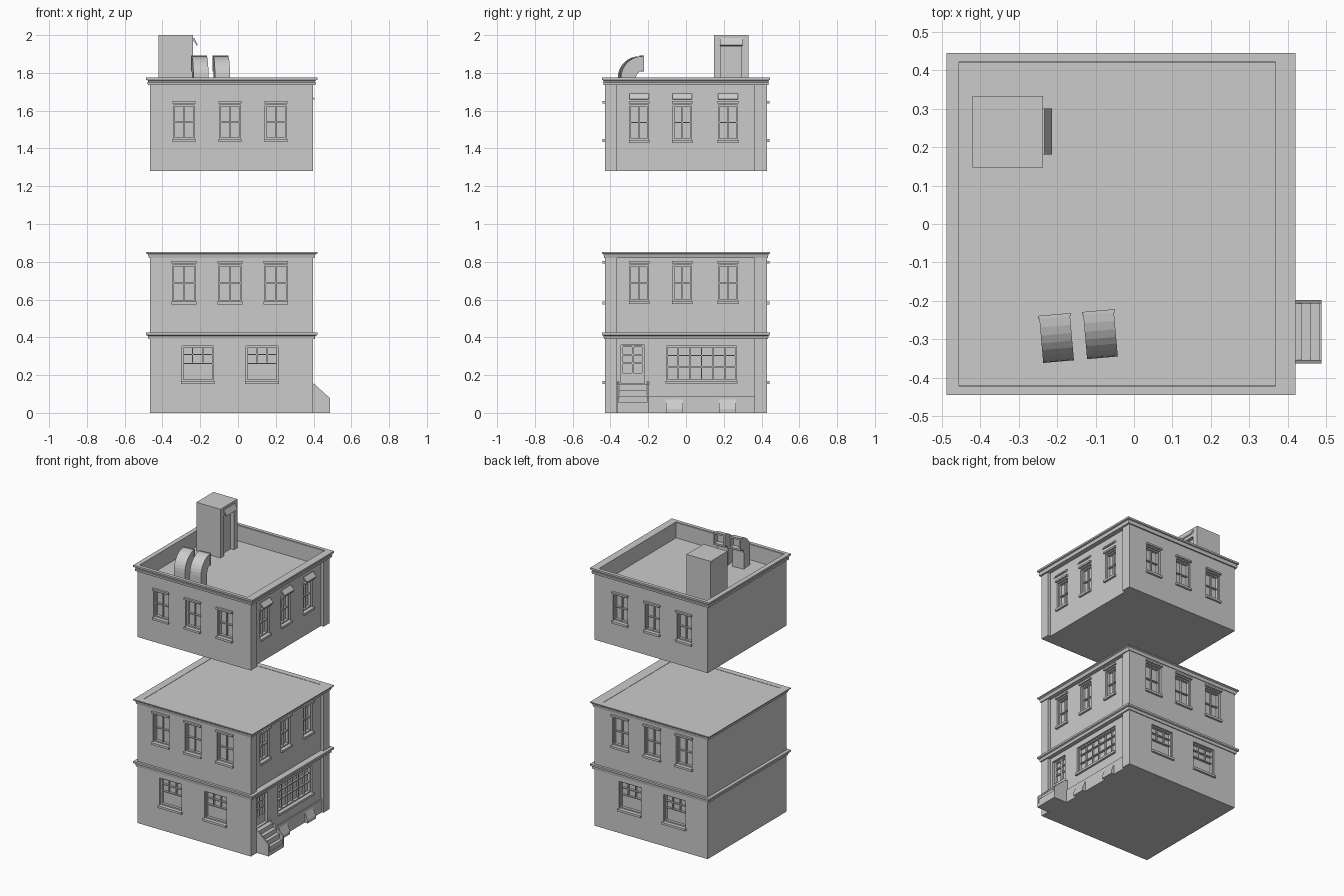
import bpy, bmesh, math
from mathutils import Matrix

if "Cube" in bpy.data.objects:
    bpy.data.objects.remove(bpy.data.objects["Cube"])

X0, X1, XR, Y = -0.465, 0.398, 0.378, 0.428   # walls; XR = recessed right wall


def finish(name, bm):
    bmesh.ops.recalc_face_normals(bm, faces=bm.faces[:])
    me = bpy.data.meshes.new(name)
    bm.to_mesh(me)
    bm.free()
    ob = bpy.data.objects.new(name, me)
    bpy.context.collection.objects.link(ob)
    return ob


def boxes(name, items):
    bm = bmesh.new()
    for x0, x1, y0, y1, z0, z1 in items:
        m = (Matrix.Translation(((x0 + x1) / 2, (y0 + y1) / 2, (z0 + z1) / 2))
             @ Matrix.Diagonal((x1 - x0, y1 - y0, z1 - z0, 1)))
        bmesh.ops.create_cube(bm, size=1, matrix=m)
    return finish(name, bm)


def prisms(name, profile, spans):
    """Extrude an (x, z) profile along y over each span."""
    bm = bmesh.new()
    for y0, y1 in spans:
        a = [bm.verts.new((x, y0, z)) for x, z in profile]
        b = [bm.verts.new((x, y1, z)) for x, z in profile]
        bm.faces.new(a)
        bm.faces.new(b)
        for i in range(len(a)):
            j = (i + 1) % len(a)
            bm.faces.new((a[i], a[j], b[j], b[i]))
    return finish(name, bm)


def ring(name, profile):
    """Moulding swept round the building from (offset, z) points."""
    bm = bmesh.new()
    loops = []
    for o, z in profile:
        r = X1 + o if o > 0 else XR + o
        loops.append([bm.verts.new(p) for p in ((X0 - o, -Y - o * .75, z), (r, -Y - o * .75, z),
                                                (r, Y + o * .75, z), (X0 - o, Y + o * .75, z))])
    for i, a in enumerate(loops):
        b = loops[(i + 1) % len(loops)]
        for k in range(4):
            bm.faces.new((a[k], a[(k + 1) % 4], b[(k + 1) % 4], b[k]))
    return finish(name, bm)


def cut(ob, items):
    cutter = boxes("cutter", items)
    cutter.hide_render = True
    mod = ob.modifiers.new("cut", 'BOOLEAN')
    mod.operation, mod.solver, mod.object = 'DIFFERENCE', 'EXACT', cutter
    bpy.context.view_layer.objects.active = ob
    bpy.ops.object.modifier_apply(modifier=mod.name)
    bpy.data.objects.remove(cutter)


def on_wall(side, u0, u1, d0, d1, z0, z1):
    """Box on a wall: u along it, d outward from it."""
    if side == "front":
        return (u0, u1, -Y - d1, -Y - d0, z0, z1)
    if side == "back":
        return (u0, u1, Y + d0, Y + d1, z0, z1)
    return (XR + d0, XR + d1, u0, u1, z0, z1)


DEPTH = 0.03
holes = {"low": [], "high": []}
bars, sills, lintels = [], [], []


def window(block, side, c, w, z0, z1, cols, rows, trim=True):
    """rows: heights (0-1) of the horizontal bars; cols: list of (position, bottom, top)."""
    a, b, h, t = c - w / 2, c + w / 2, z1 - z0, 0.008
    holes[block].append(on_wall(side, a, b, -DEPTH, 0.01, z0, z1))

    def bar(u0, u1, q0, q1, d):
        bars.append(on_wall(side, u0, u1, -DEPTH - .002, d, q0, q1))
    bar(a, a + t, z0, z1, -.012)
    bar(b - t, b, z0, z1, -.012)
    bar(a + t, b - t, z0, z0 + t, -.012)
    bar(a + t, b - t, z1 - t, z1, -.012)
    for r in rows:
        bar(a + t, b - t, z0 + r * h - .003, z0 + r * h + .003, -.016)
    for p, q0, q1 in cols:
        bar(a + p * w - .003, a + p * w + .003, z0 + q0 * h + .004, z0 + q1 * h - .004, -.018)
    sills.append(on_wall(side, a - .005, b + .005, -.01, .014, z0 - .015, z0))
    if trim:
        lintels.append(on_wall(side, a - .005, b + .005, -.01, .014, z1 + .008, z1 + .02))


# Front, back and right windows
third = [(1 / 3, .5, 1), (2 / 3, .5, 1)]
for side in ("front", "back"):
    for c in (-.286, -.043, .2):
        window("high", side, c, .112, 1.45, 1.63, [(.5, 0, 1)], [.5])
        window("low", side, c, .122, .59, .783, [(.5, 0, 1)], [.5])
    for c in (-.213, .127):
        window("low", side, c, .168, .168, .355, third, [.5, .75], False)
for c in (-.248, -.02, .222):
    window("high", "right", c, .1, 1.445, 1.63, [(.5, 0, 1)], [.5])
    window("low", "right", c, .1, .592, .783, [(.5, 0, 1)], [.5])
window("low", "right", .082, .37, .17, .355,
       [(k / 6, 0, 1) for k in range(1, 6)], [.4, .72], False)

# Front door recess
holes["low"].append(on_wall("right", -.345, -.22, -DEPTH, .01, .155, .36))
door = [on_wall("right", -.345, -.22, -DEPTH - .002, -.02, .155, .21)]
for u in (-.345, -.287, -.232):
    door.append(on_wall("right", u, u + .012, -DEPTH - .002, -.018, .21, .36))
for z in (.26, .305, .35):
    door.append(on_wall("right", -.345, -.22, -DEPTH - .002, -.019, z, z + .008))
boxes("front_door", door)

# Wall blocks
lower = boxes("lower_floors", [(X0, XR, -Y, Y, 0, .85)])
cut(lower, holes["low"])
upper = boxes("top_floor", [(X0, XR, -Y, Y, 1.28, 1.77)])
cut(upper, holes["high"])
cut(upper, [(X0 + .01, XR - .01, -Y + .01, Y - .01, 1.665, 1.9)])
boxes("window_bars", bars)
boxes("window_sills", sills)
boxes("window_lintels", lintels)

# Corner pilasters on the right side
boxes("pilasters", [(XR - .01, X1, y0, y1, z0, z1)
                    for y0, y1 in ((-Y, -.365), (.362, Y))
                    for z0, z1 in ((0, .4), (.41, .83), (1.28, 1.75))])

# Mouldings
ring("floor_band", [(-.03, .39), (.008, .39), (.012, .408), (.022, .412), (.022, .425), (-.03, .425)])
ring("lower_cornice", [(-.03, .82), (.006, .82), (.012, .84), (.022, .845), (.022, .852), (-.03, .852)])
ring("roof_cornice", [(-.01, 1.735), (.012, 1.735), (.014, 1.75), (.01, 1.752),
                      (.012, 1.76), (.022, 1.763), (.022, 1.775), (-.01, 1.775)])

# Awnings over the top right windows
prisms("window_awnings", [(XR - .005, 1.69), (XR + .004, 1.69), (XR + .028, 1.662),
                          (XR + .028, 1.656), (XR - .005, 1.682)],
       [(c - .052, c + .052) for c in (-.248, -.02, .222)])

# Plinth and cellar hatches
boxes("plinth", [(XR - .01, XR + .008, -.2, .362, 0, .09)])
prisms("cellar_hatches", [(XR, 0), (XR + .03, 0), (XR + .03, .02), (XR + .006, .075), (XR, .075)],
       [(-.105, -.015), (.175, .265)])

# Entrance steps with sloped cheek walls
boxes("entrance_steps", [(XR - .01, x, -.358, -.202, 0, z)
                         for x, z in ((.41, .15), (.436, .12), (.46, .09), (.482, .055), (.487, .025))])
prisms("step_walls", [(XR, 0), (.487, 0), (.487, .078), (.405, .152), (XR, .165)],
       [(-.363, -.354), (-.206, -.197)])

# Stair hut on the roof
hut = boxes("roof_hut", [(-.42, -.237, .147, .332, 1.65, 2.0)])
cut(hut, [(-.262, -.2, .185, .295, 1.665, 1.94)])
prisms("hut_awning", [(-.24, 1.985), (-.232, 1.985), (-.213, 1.948), (-.217, 1.943), (-.24, 1.975)],
       [(.18, .3)])


# Bent square roof ducts with open flanged mouths
def duct(name, x, y):
    bm = bmesh.new()
    w, n = .04, 8
    secs = [(-.115, 1.655, -.035, 1.655)]
    for i in range(n + 1):
        a = math.pi / 2 * i / n
        c, s = math.cos(a), math.sin(a)
        secs.append((-.115 * c, 1.775 + .113 * s, -.035 * c, 1.775 + .035 * s))
    loops = []

    def section(ya, za, yb, zb, hw):
        loops.append([bm.verts.new(p) for p in ((-hw, ya, za), (hw, ya, za), (hw, yb, zb), (-hw, yb, zb))])
    for s in secs:
        section(*s, w)
    section(0, 1.891, 0, 1.807, w + .003)
    section(.008, 1.891, .008, 1.807, w + .003)
    section(.008, 1.88, .008, 1.818, w - .008)
    section(-.03, 1.875, -.03, 1.816, w - .008)
    for a, b in zip(loops, loops[1:]):
        for k in range(4):
            bm.faces.new((a[k], a[(k + 1) % 4], b[(k + 1) % 4], b[k]))
    bm.faces.new(loops[0])
    bm.faces.new(loops[-1])
    ob = finish(name, bm)
    ob.location = (x, y, 0)
    ob.rotation_euler.z = math.radians(5)


duct("duct_left", -.206, -.243)
duct("duct_right", -.092, -.233)
